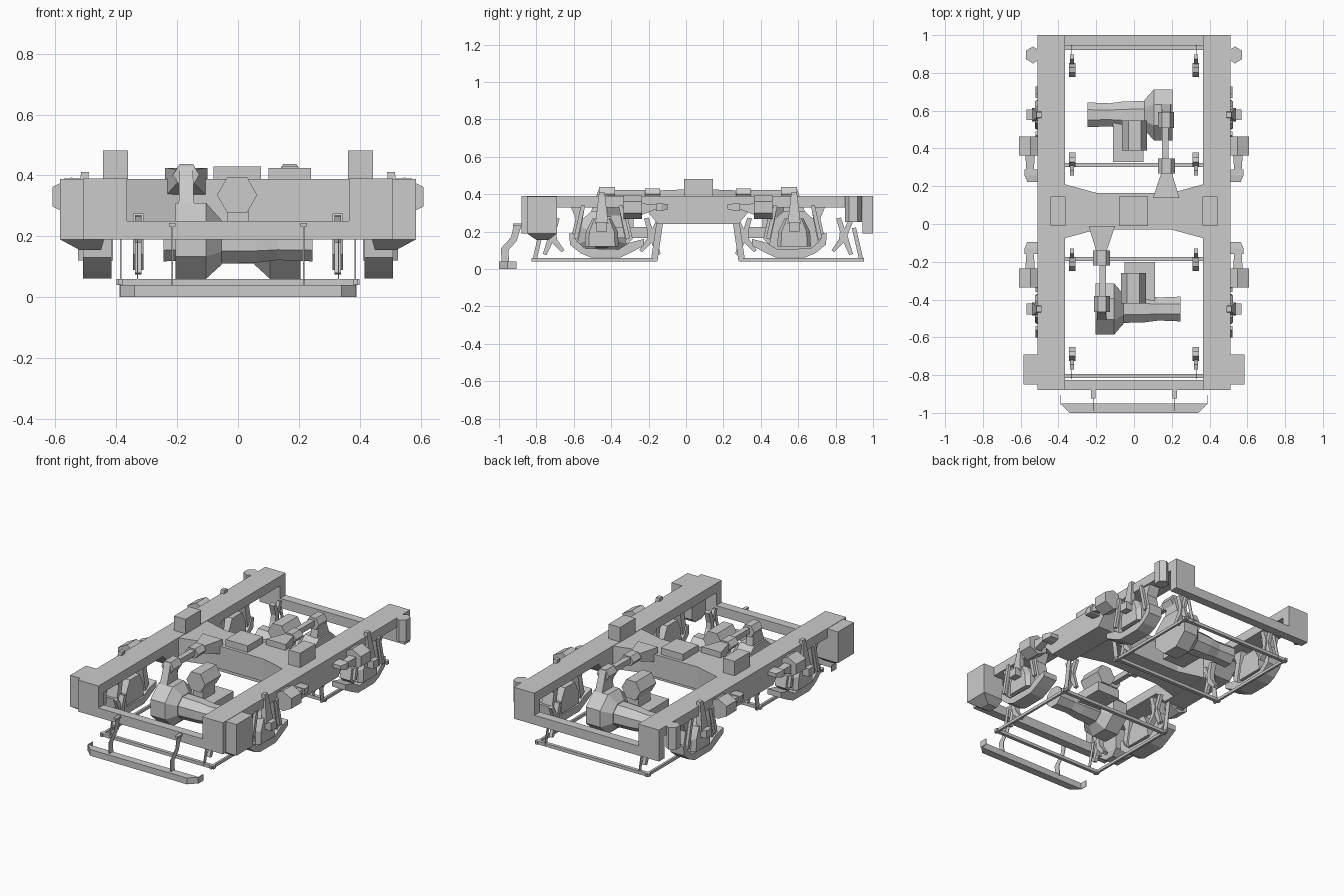
import bpy, bmesh, math
from mathutils import Vector

C = 0.064           # y of the frame centre
AX = -0.45          # y of the front axle
ONE = [(1, 1)]
SIDES = [(1, 1), (-1, 1)]
ENDS = [(1, 1), (1, -1)]
TURN = [(1, 1), (-1, -1)]      # half-turn pair
FOUR = [(1, 1), (-1, 1), (1, -1), (-1, -1)]


def loft(name, rings, copies=ONE):
    """Closed solid through rings of 3D points, repeated mirrored in x / about C in y."""
    for i, (sx, sy) in enumerate(copies):
        bm = bmesh.new()
        vs = [[bm.verts.new((x * sx, C + (y - C) * sy, z)) for x, y, z in r] for r in rings]
        n = len(vs[0])
        bm.faces.new(vs[0])
        bm.faces.new(vs[-1])
        for a, b in zip(vs, vs[1:]):
            for k in range(n):
                bm.faces.new((a[k], a[(k + 1) % n], b[(k + 1) % n], b[k]))
        bmesh.ops.recalc_face_normals(bm, faces=bm.faces)
        me = bpy.data.meshes.new(name)
        bm.to_mesh(me)
        bm.free()
        ob = bpy.data.objects.new(name if i == 0 else f"{name}_{i + 1}", me)
        bpy.context.collection.objects.link(ob)


def ring(axis, pos, pts):
    if axis == 'x':
        return [(pos, a, b) for a, b in pts]
    if axis == 'y':
        return [(a, pos, b) for a, b in pts]
    return [(a, b, pos) for a, b in pts]


def prism(name, axis, a, b, pts, copies=ONE):
    loft(name, [ring(axis, a, pts), ring(axis, b, pts)], copies)


def rect(a0, a1, b0, b1):
    return [(a0, b0), (a1, b0), (a1, b1), (a0, b1)]


def box(name, x0, x1, y0, y1, z0, z1, copies=ONE):
    prism(name, 'z', z0, z1, rect(x0, x1, y0, y1), copies)


def ngon(n, cx, cy, rx, ry, start=0):
    return [(cx + rx * math.cos(math.radians(start + 360 * k / n)),
             cy + ry * math.sin(math.radians(start + 360 * k / n))) for k in range(n)]


def bar(name, p, q, w, h, copies=ONE):
    """Square bar from p to q; w is its width across x (or y for cross bars)."""
    p, q = Vector(p), Vector(q)
    d = (q - p).normalized()
    u = Vector((1, 0, 0)) if abs(d.x) < 0.9 else Vector((0, 1, 0))
    v = d.cross(u).normalized()
    loft(name, [[tuple(c + u * (w / 2 * i) + v * (h / 2 * j))
                 for i, j in ((-1, -1), (1, -1), (1, 1), (-1, 1))] for c in (p, q)], copies)


# main frame: side beams, end beams, waisted transom
prism("side_frame", 'x', 0.365, 0.51,
      [(-0.88, 0.39), (-0.88, 0.19), (-0.825, 0.19), (-0.825, 0.33), (-0.23, 0.33), (-0.2, 0.30), (-0.15, 0.24),
       (0.28, 0.24), (0.33, 0.30), (0.36, 0.33), (0.945, 0.33), (0.945, 0.19), (1.0, 0.19), (1.0, 0.39)], SIDES)
box("front_end_beam", -0.365, 0.365, -0.88, -0.825, 0.19, 0.25)
box("rear_end_beam", -0.365, 0.365, 0.945, 1.0, 0.19, 0.25)
prism("transom", 'z', 0.245, 0.388,
      [(-0.366, -0.075), (-0.2, -0.03), (0.2, -0.03), (0.366, -0.075),
       (0.366, 0.21), (0.2, 0.165), (-0.2, 0.165), (-0.366, 0.21)])
box("centre_pad", -0.08, 0.075, -0.01, 0.145, 0.385, 0.43)
box("side_bearer", 0.362, 0.443, -0.01, 0.145, 0.385, 0.482, SIDES)

# equipment on the frame corners
loft("corner_box", [ring('z', 0.155, rect(0.45, 0.52, -0.80, -0.735)),
                    ring('z', 0.19, rect(0.44, 0.585, -0.85, -0.69)),
                    ring('z', 0.388, rect(0.44, 0.585, -0.85, -0.69))], SIDES)
prism("rear_damper_pot", 'z', 0.25, 0.39, ngon(6, 0.535, 0.895, 0.042, 0.045, 30), SIDES)
box("rear_pot_bracket", 0.49, 0.53, 0.875, 0.915, 0.33, 0.38, SIDES)

# brake cylinders on the outer faces
prism("brake_cylinder", 'y', -0.335, -0.235, ngon(6, 0.547, 0.33, 0.072, 0.064, 30), FOUR)
loft("brake_cylinder_neck", [ring('y', -0.235, rect(0.525, 0.575, 0.29, 0.35)),
                             ring('y', -0.16, rect(0.53, 0.57, 0.32, 0.345))], FOUR)
box("brake_cylinder_end", 0.505, 0.58, -0.16, -0.13, 0.31, 0.35, FOUR)
loft("brake_cylinder_lug", [ring('y', -0.13, rect(0.505, 0.58, 0.31, 0.35)),
                            ring('y', -0.095, rect(0.505, 0.565, 0.32, 0.345))], FOUR)

# axle boxes, cradles and horn guides
cradle = [(-0.175, 0.19), (-0.17, 0.13), (-0.115, 0.085), (-0.06, 0.062), (0.1, 0.062), (0.16, 0.09), (0.225, 0.125),
          (0.225, 0.16), (0.145, 0.14), (0.09, 0.105), (-0.09, 0.11), (-0.135, 0.15), (-0.15, 0.19)]
prism("axle_cradle", 'x', 0.415, 0.51, [(AX + y, z) for y, z in cradle], FOUR)
for s, tag in ((-1, "outer"), (1, "inner")):
    prism(tag + "_horn_guide", 'x', 0.425, 0.5,
          [(AX + s * y, z) for y, z in ((0.09, 0.34), (0.17, 0.34), (0.14, 0.27), (0.165, 0.16), (0.13, 0.13), (0.105, 0.25))],
          FOUR)
    bar(tag + "_spring_link", (0.512, AX + s * 0.14, 0.16), (0.512, AX + s * 0.1, 0.34), 0.018, 0.022, FOUR)
loft("axle_box", [ring('x', x, [(AX - w, 0.12), (AX + w, 0.12), (AX + w * 0.95, 0.2), (AX + w * 0.55, 0.27),
                                (AX - w * 0.55, 0.27), (AX - w * 0.95, 0.2)]) for x, w in ((0.41, 0.09), (0.5, 0.09), (0.525, 0.07))], FOUR)
prism("axle_box_cap", 'x', 0.52, 0.568, rect(AX - 0.028, AX + 0.028, 0.2, 0.25), FOUR)
loft("axle_damper", [ring('z', 0.24, rect(0.505, 0.54, AX - 0.035, AX + 0.035)),
                     ring('z', 0.412, rect(0.49, 0.515, AX - 0.015, AX + 0.015))], FOUR)


# gearbox with conical side and axle tube
def octo(rx, rz, cz):
    return ngon(8, AX, cz, rx, rz, 22.5)


loft("gearbox", [ring('x', -0.205, octo(0.146, 0.135, 0.185)), ring('x', -0.105, octo(0.146, 0.135, 0.185)),
                 ring('x', -0.055, octo(0.085, 0.08, 0.18))], TURN)
loft("axle_tube", [ring('x', x, octo(r, r * 0.95, 0.18)) for x, r in
                   ((-0.06, 0.08), (0.06, 0.076), (0.13, 0.066), (0.245, 0.071))], TURN)
box("motor_base", -0.05, 0.11, -0.42, -0.2, 0.165, 0.225, TURN)
box("motor_neck", -0.035, 0.035, -0.40, -0.28, 0.2, 0.3, TURN)
prism("motor_barrel", 'y', -0.42, -0.26, ngon(6, -0.003, 0.336, 0.066, 0.067), TURN)

# torque arm, reaction rod and its bracket
loft("torque_arm", [ring('z', 0.2, rect(-0.2, -0.14, -0.54, -0.36)),
                    ring('z', 0.3, rect(-0.195, -0.145, -0.51, -0.39)),
                    ring('z', 0.43, rect(-0.192, -0.148, -0.465, -0.41))], TURN)
prism("torque_arm_head", 'y', -0.465, -0.38, ngon(6, -0.17, 0.402, 0.043, 0.042), TURN)
bar("reaction_rod", (-0.165, -0.39, 0.405), (-0.165, -0.21, 0.405), 0.034, 0.034, TURN)
prism("reaction_rod_clamp", 'y', -0.22, -0.14, ngon(6, -0.172, 0.4, 0.046, 0.035), TURN)
loft("reaction_bracket", [ring('y', -0.01, rect(-0.24, -0.1, 0.33, 0.425)),
                          ring('y', -0.145, rect(-0.2, -0.145, 0.375, 0.42))], TURN)

# brake shoe hangers on both sides of every axle
for s, tag in ((-1, "outer"), (1, "inner")):
    def at(pts):
        return [(AX + s * y, z) for y, z in pts]
    prism(tag + "_brake_shoe", 'x', 0.31, 0.345,
          at([(0.225, 0.27), (0.25, 0.275), (0.275, 0.2), (0.265, 0.14), (0.215, 0.09), (0.2, 0.1), (0.24, 0.16), (0.245, 0.2)]), FOUR)
    prism(tag + "_brake_hanger", 'x', 0.317, 0.338,
          at([(0.295, 0.27), (0.32, 0.265), (0.285, 0.18), (0.315, 0.08), (0.295, 0.075), (0.26, 0.15), (0.262, 0.2)]), FOUR)

# brake rigging under the frame, with thin plate hangers
for y in (-0.805, -0.185):
    bar("rigging_cross_rod", (-0.4, y, 0.05), (0.4, y, 0.05), 0.022, 0.02, ENDS)
bar("rigging_long_rod", (0.385, -0.825, 0.05), (0.385, -0.155, 0.05), 0.014, 0.018, FOUR)
bar("rigging_inner_hanger", (0.385, -0.17, 0.045), (0.385, -0.14, 0.25), 0.004, 0.035, FOUR)
bar("rigging_outer_hanger", (0.33, -0.81, 0.045), (0.33, -0.77, 0.22), 0.004, 0.022, FOUR)

# front rail guard with side wings, hung on thin plate legs
prism("front_guard", 'z', 0.0, 0.04, [(-0.39, -0.95), (0.39, -0.95), (0.34, -1.0), (-0.34, -1.0)])
box("guard_wing", 0.386, 0.39, -0.955, -0.905, 0.0, 0.04, SIDES)
leg = [(-0.875, 0.24), (-0.92, 0.24), (-0.935, 0.17), (-0.99, 0.11), (-0.985, 0.03), (-0.945, 0.03),
       (-0.95, 0.1), (-0.905, 0.15), (-0.89, 0.2)]
prism("guard_leg", 'x', 0.214, 0.218, leg, SIDES)
box("guard_leg_bracket", 0.205, 0.227, -0.925, -0.875, 0.232, 0.244, SIDES)
